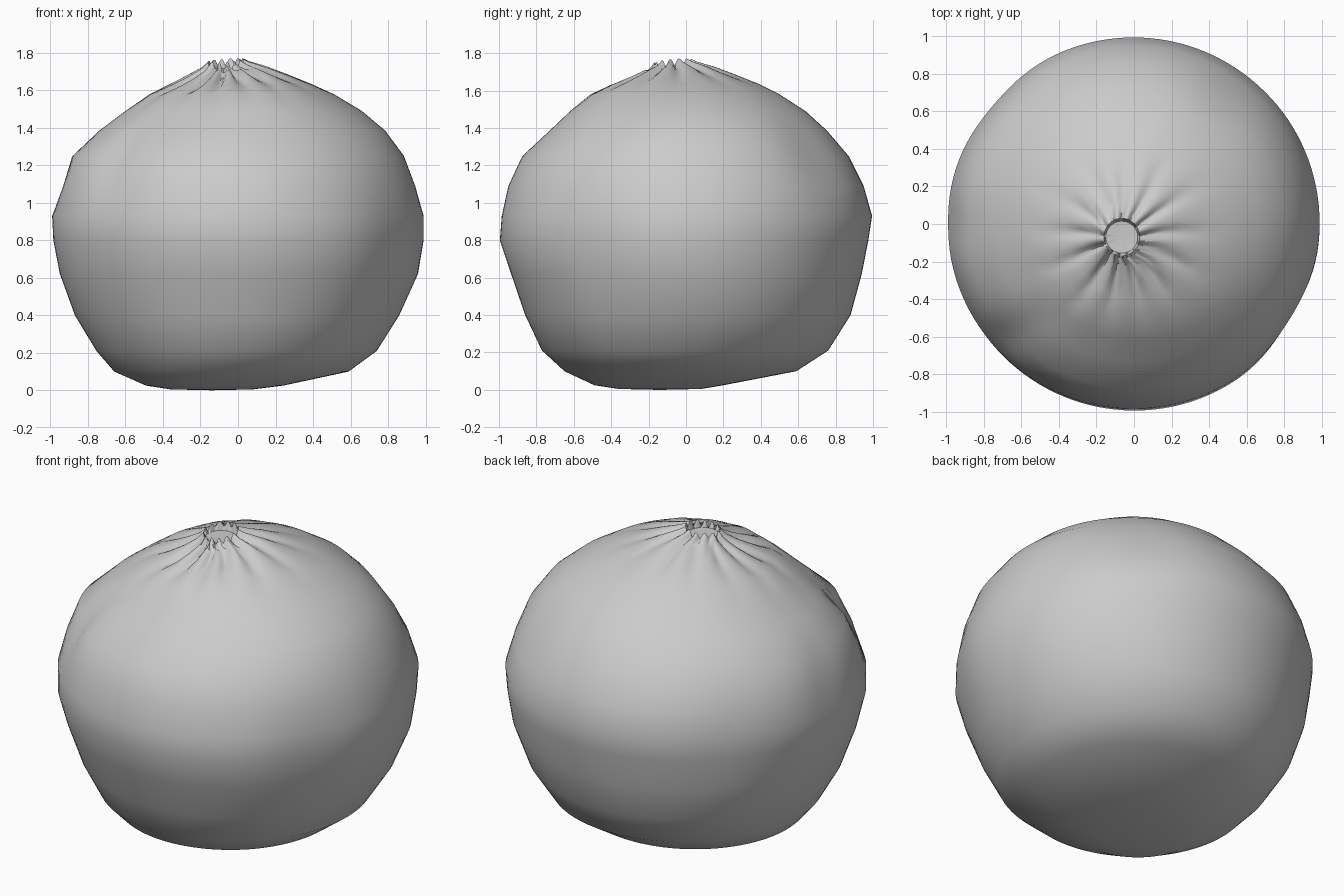
import bpy, bmesh, math
from mathutils import Vector

if "Cube" in bpy.data.objects:
    bpy.data.objects.remove(bpy.data.objects["Cube"])

SEG = 128
# Profile rings: z, left, right, front, back
RINGS = [
    (0.005, -0.36, 0.08, -0.36, 0.08),
    (0.025, -0.49, 0.24, -0.49, 0.20),
    (0.10, -0.66, 0.59, -0.65, 0.59),
    (0.21, -0.755, 0.74, -0.77, 0.76),
    (0.40, -0.87, 0.86, -0.86, 0.88),
    (0.62, -0.95, 0.96, -0.935, 0.94),
    (0.80, -0.985, 0.99, -0.995, 0.975),
    (0.93, -0.995, 0.99, -0.985, 0.995),
    (1.09, -0.95, 0.945, -0.95, 0.95),
    (1.25, -0.89, 0.885, -0.875, 0.87),
    (1.385, -0.74, 0.785, -0.73, 0.755),
    (1.49, -0.60, 0.66, -0.62, 0.64),
    (1.58, -0.47, 0.51, -0.51, 0.50),
    (1.635, -0.36, 0.39, -0.40, 0.39),
    (1.675, -0.28, 0.27, -0.30, 0.27),
    (1.71, -0.21, 0.15, -0.22, 0.15),
    (1.735, -0.175, 0.06, -0.18, 0.06),
    (1.75, -0.16, 0.03, -0.17, 0.03),
]
TOP = Vector((-0.065, -0.07))
# Pleat valleys: direction in degrees, depth
PLEATS = [(5, .035), (35, .035), (62, .03), (90, .035), (115, .03), (145, .025),
          (174, .035), (203, .045), (237, .06), (262, .06), (287, .05), (310, .045), (337, .04)]
# Soft hand-pressed dents: centre, radius, depth
DENTS = [((-.68, -.62, 1.22), .13, .05), ((.5, .66, 1.25), .2, .025),
         ((-.93, 0, 1.1), .14, .02), ((.8, -.5, .75), .25, .025),
         ((-.72, .62, .95), .25, .015)]


def shape(co):
    p = co.copy()
    d = Vector((co.x, co.y)) - TOP
    r = d.length
    if co.z > 1.2:
        # Pleats fade out away from the pinched opening
        fade = max(0, 1 - max(0, r - 0.1) / 0.42) ** 1.3
        a = math.degrees(math.atan2(d.y, d.x))
        for ang, depth in PLEATS:
            da = (a - ang + 180) % 360 - 180
            p.z -= depth * fade * math.exp(-(da / 6.5) ** 2)
        # The opening leans toward the front left
        p.z += 0.10 * (d.x + d.y) * max(0, 1 - r / 0.4) + 0.012 * fade
    for c, rad, depth in DENTS:
        f = math.exp(-((co - Vector(c)).length / rad) ** 2)
        p -= (co - Vector((0, 0, .85))).normalized() * depth * f
    return p


bm = bmesh.new()


def ring(z, l, r, f, b):
    cx, cy, rx, ry = (l + r) / 2, (f + b) / 2, (r - l) / 2, (b - f) / 2
    out = []
    for i in range(SEG):
        a = math.tau * i / SEG
        co = Vector((cx + rx * math.cos(a), cy + ry * math.sin(a), z))
        out.append(bm.verts.new(shape(co)))
    return out


def bridge(a, b):
    for i in range(SEG):
        j = (i + 1) % SEG
        bm.faces.new((a[i], a[j], b[j], b[i]))


def cap(loop, co, flip):
    c = bm.verts.new(co)
    for i in range(SEG):
        f = (loop[i], loop[(i + 1) % SEG], c)
        bm.faces.new(f[::-1] if flip else f)


# Dough body from stacked rings
loops = [ring(*r) for r in RINGS]
for a, b in zip(loops, loops[1:]):
    bridge(a, b)
cap(loops[0], (-0.14, -0.14, 0), True)

# Shallow recessed disc in the opening
inner = [bm.verts.new((TOP.x + .085 * math.cos(math.tau * i / SEG),
                       TOP.y + .085 * math.sin(math.tau * i / SEG), 1.715)) for i in range(SEG)]
bridge(loops[-1], inner)
cap(inner, (TOP.x, TOP.y, 1.71), False)

bmesh.ops.recalc_face_normals(bm, faces=bm.faces)
me = bpy.data.meshes.new("steamed_bun")
bm.to_mesh(me)
bm.free()
bun = bpy.data.objects.new("steamed_bun", me)
bpy.context.collection.objects.link(bun)
bpy.context.view_layer.objects.active = bun
bun.select_set(True)
bpy.ops.object.shade_smooth_by_angle(angle=math.radians(50))
